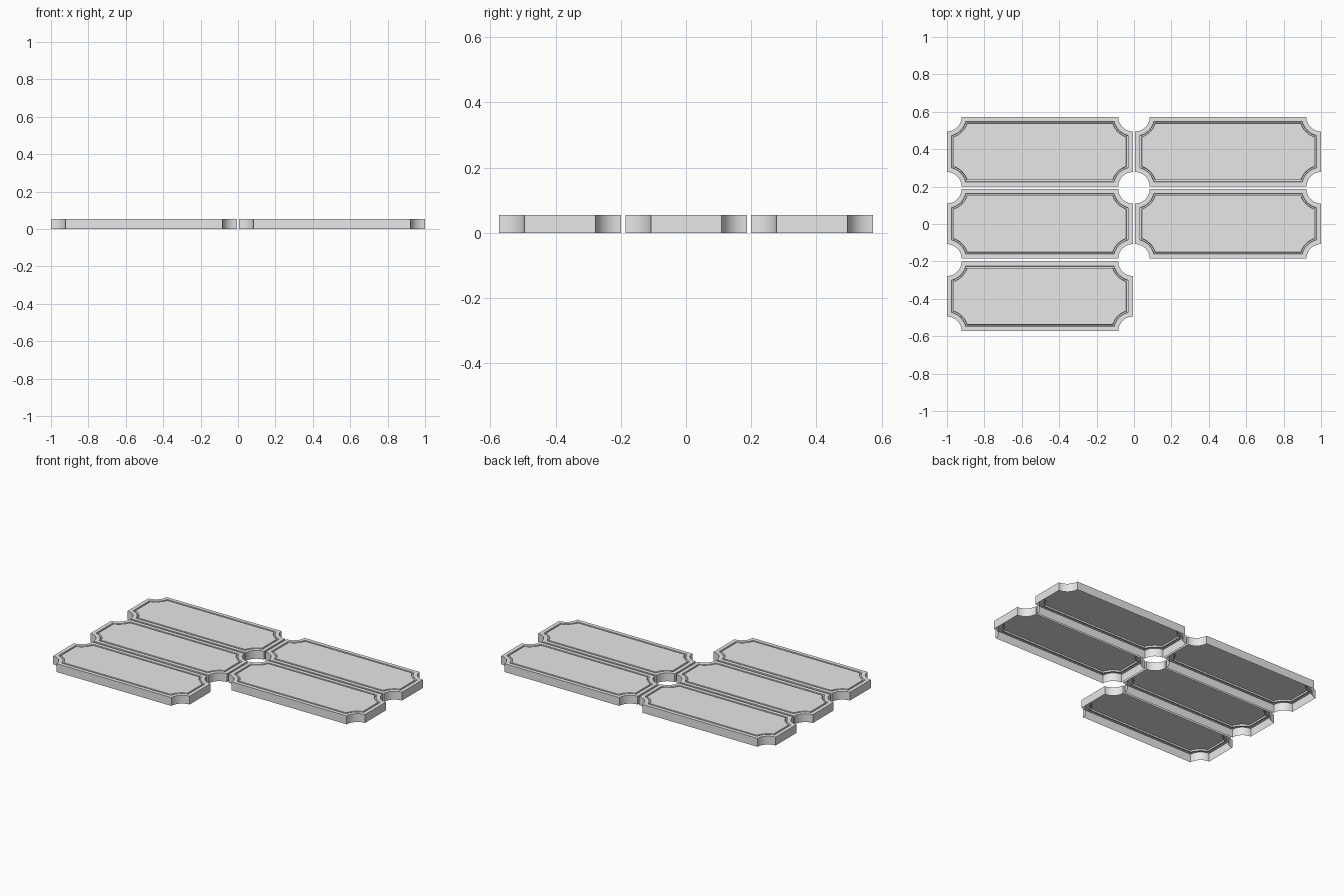
import bpy, bmesh, math

cube = bpy.data.objects.get("Cube")
if cube:
    bpy.data.objects.remove(cube)

HALF_X, HALF_Y, NOTCH = 0.497, 0.1865, 0.078
HEIGHT, GROOVE_Z = 0.055, 0.045
STEPS = 10

grey = bpy.data.materials.new("plain grey")
grey.use_nodes = True
colour = (0.8, 0.8, 0.8, 1)
grey.diffuse_color = colour
grey.node_tree.nodes["Principled BSDF"].inputs["Base Color"].default_value = colour


def outline(inset):
    """Rectangle with scooped corners, counter-clockwise, moved inward by inset."""
    radius = NOTCH + inset
    start = math.asin(inset / radius)
    points = []
    for sx, sy in ((1, 1), (-1, 1), (-1, -1), (1, -1)):
        arc = []
        for i in range(STEPS + 1):
            a = start + (math.pi / 2 - 2 * start) * i / STEPS
            arc.append((sx * (HALF_X - radius * math.sin(a)),
                        sy * (HALF_Y - radius * math.cos(a))))
        points += arc if sx * sy > 0 else arc[::-1]
    return points


def plaque_mesh():
    """Open-bottomed shell: side wall, flat rim, narrow groove, flat panel."""
    bm = bmesh.new()
    levels = [(0, 0), (0, HEIGHT), (0.025, HEIGHT), (0.027, GROOVE_Z),
              (0.034, GROOVE_Z), (0.036, HEIGHT)]
    rings = [[bm.verts.new((x, y, z)) for x, y in outline(inset)]
             for inset, z in levels]
    for low, high in zip(rings, rings[1:]):
        for i in range(len(low)):
            j = (i + 1) % len(low)
            bm.faces.new((low[i], low[j], high[j], high[i]))
    bm.faces.new(rings[-1])
    mesh = bpy.data.meshes.new("plaque")
    bm.to_mesh(mesh)
    bm.free()
    mesh.materials.append(grey)
    mesh.shade_smooth()
    mesh.set_sharp_from_angle(angle=math.radians(30))
    return mesh


# Three plaques in the right column, two in the left
shared = plaque_mesh()
rows = {"back": 0.3865, "middle": 0.001, "front": -0.3865}
for side, x in (("right", -0.503), ("left", 0.503)):
    for row, y in rows.items():
        if side == "left" and row == "front":
            continue
        plaque = bpy.data.objects.new(f"{row}_{side}_plaque", shared)
        plaque.location = (x, y, 0)
        bpy.context.collection.objects.link(plaque)
